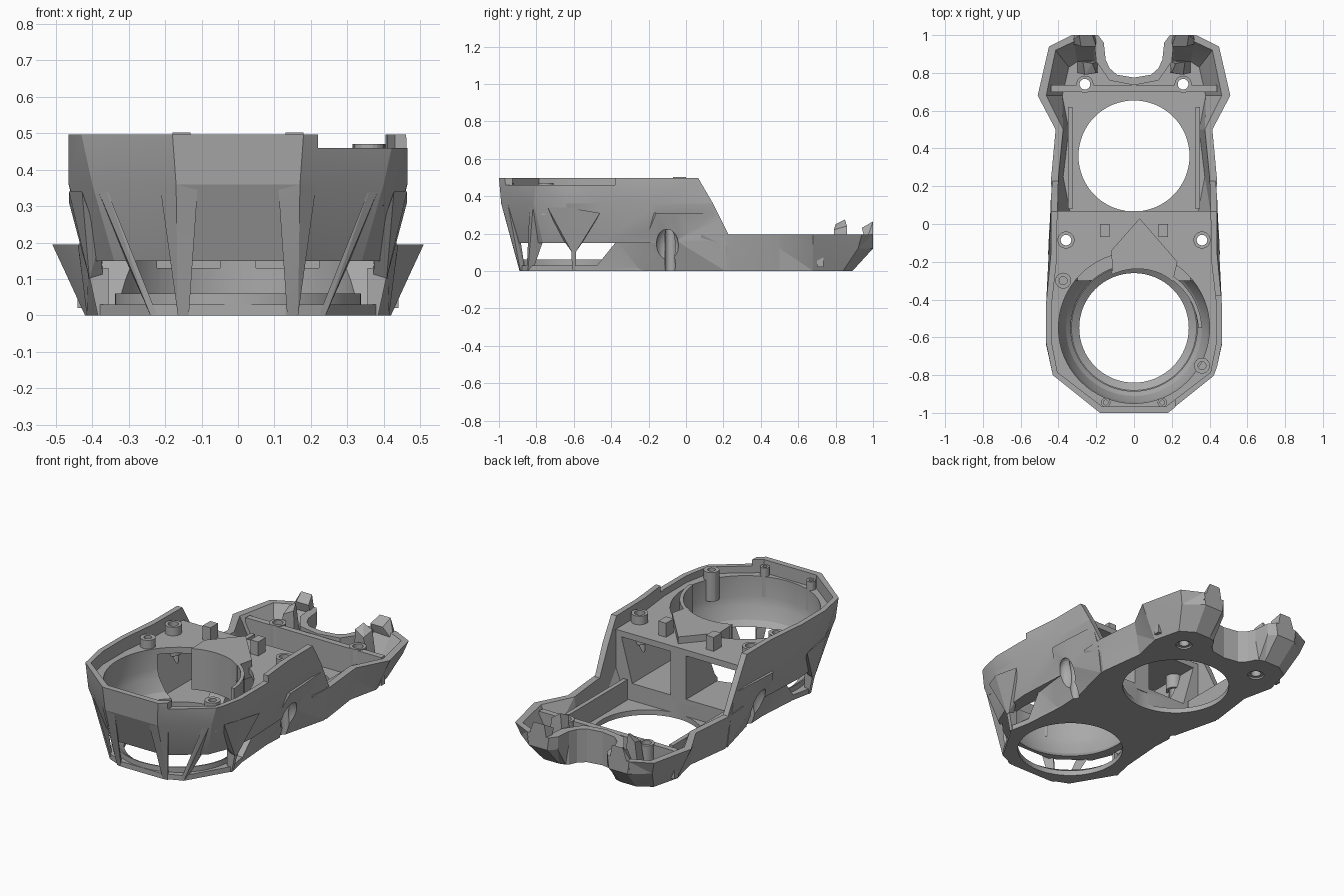
import bpy, bmesh, math

cube = bpy.data.objects.get("Cube")
if cube:
    bpy.data.objects.remove(cube, do_unlink=True)

grey = bpy.data.materials.new("plain_grey")
grey.use_nodes = True
grey.diffuse_color = (0.4, 0.4, 0.4, 1)
grey.node_tree.nodes["Principled BSDF"].inputs["Base Color"].default_value = (0.4, 0.4, 0.4, 1)


def finish(name, bm):
    bmesh.ops.recalc_face_normals(bm, faces=bm.faces)
    mesh = bpy.data.meshes.new(name)
    bm.to_mesh(mesh)
    bm.free()
    mesh.materials.append(grey)
    obj = bpy.data.objects.new(name, mesh)
    bpy.context.collection.objects.link(obj)
    return obj


def loft(name, rings):
    """Join closed outlines, given as (height, points), into a capped solid."""
    bm = bmesh.new()
    loops = [[bm.verts.new((x, y, z)) for x, y in pts] for z, pts in rings]
    n = len(loops[0])
    bm.faces.new(loops[0][::-1])
    bm.faces.new(loops[-1])
    for a, b in zip(loops, loops[1:]):
        for i in range(n):
            j = (i + 1) % n
            bm.faces.new((a[i], a[j], b[j], b[i]))
    bm.normal_update()
    bmesh.ops.triangulate(bm, faces=bm.faces)
    return finish(name, bm)


def both(half):
    """Mirror a half outline across the centre line."""
    return half + [(-x, y) for x, y in reversed(half) if x > 0]


def sym_loft(name, rings):
    return loft(name, [(z, both(h)) for z, h in rings])


def arc(cx, cy, r0, r1, a0, a1, n):
    pts = []
    for i in range(n + 1):
        a, r = math.radians(a0 + (a1 - a0) * i / n), r0 + (r1 - r0) * i / n
        pts.append((cx + r * math.cos(a), cy + r * math.sin(a)))
    return pts


def lathe(name, cx, cy, profile, n=64):
    """Stack of circles, given as (radius, height)."""
    return loft(name, [(z, arc(cx, cy, r, r, 0, 360, n)[:-1]) for r, z in profile])


def disc(name, cx, cy, r, z0, z1, n=64):
    return lathe(name, cx, cy, [(r, z0), (r, z1)], n)


def box(name, x0, x1, y0, y1, z0, z1):
    pts = [(x0, y0), (x1, y0), (x1, y1), (x0, y1)]
    return loft(name, [(z0, pts), (z1, pts)])


def hull(name, s, pts):
    """Convex solid around points, on side s."""
    bm = bmesh.new()
    for x, y, z in pts:
        bm.verts.new((s * x, y, z))
    bmesh.ops.convex_hull(bm, input=bm.verts)
    loose = [v for v in bm.verts if not v.link_faces]
    bmesh.ops.delete(bm, geom=loose, context="VERTS")
    return finish(name, bm)


def combine(obj, other, op):
    mod = obj.modifiers.new("combine", "BOOLEAN")
    mod.operation, mod.solver, mod.object = op, "EXACT", other
    bpy.context.view_layer.objects.active = obj
    bpy.ops.object.modifier_apply(modifier=mod.name)
    bpy.data.objects.remove(other, do_unlink=True)


def add(obj, other):
    combine(obj, other, "UNION")


def cut(obj, other):
    combine(obj, other, "DIFFERENCE")


FY, BY = -0.55, 0.36   # centres of the front and back round openings

# Faceted front housing
body = sym_loft("main_body", [
    (0.15, [(.15, -.905), (.34, -.765), (.4, -.62), (.415, -.45), (.4, -.16), (.43, .25)]),
    (0.36, [(.17, -.988), (.4, -.815), (.465, -.64), (.465, -.45), (.452, -.16), (.44, .145)]),
    (0.497, [(.18, -1), (.43, -.8), (.465, -.63), (.465, -.42), (.44, -.16), (.44, .065)])])
# Lower middle bulge, leaning inward towards the floor
add(body, sym_loft("middle", [
    (0, [(.36, -.5), (.34, -.25), (.35, -.05), (.415, .21)]),
    (.16, [(.375, -.37), (.395, -.22), (.41, -.05), (.435, .21)]),
    (.31, [(.4, -.2), (.455, -.16), (.45, -.05), (.435, .165)])]))
# Rear tray with two prongs
notch = [(.15, .87), (.13, .825), (.09, .79), (0, .775)]
add(body, sym_loft("tray", [
    (0, [(.37, .08), (.415, .23), (.38, .5), (.42, .68), (.38, .84), (.3, .89), (.2, .89), (.165, .88)] + notch),
    (.12, [(.4, .08), (.43, .23), (.4, .5), (.475, .68), (.425, .92), (.32, 1), (.2, 1), (.16, .96)] + notch),
    (.195, [(.43, .08), (.44, .23), (.415, .5), (.51, .68), (.45, .94), (.33, 1), (.19, 1), (.16, .96)] + notch)]))
# Bottom plate under the front duct
plate = [(.13, -.89), (.24, -.845), (.385, -.6), (.36, -.48), (.34, -.2)]
add(body, sym_loft("plate", [(0, plate), (.03, plate)]))

# Hollows: rim recess with deck, rear tray
rim = [(.17, -.965), (.405, -.785), (.435, -.63), (.435, -.42), (.41, -.2), (.4, .4)]
cut(body, sym_loft("rim_recess", [(.42, rim), (.6, rim)]))
back_notch = [(.2, .86), (.13, .76), (0, .735)]
hollow = [(.405, .07), (.4, .25), (.375, .5), (.465, .68), (.415, .92), (.32, .965), (.21, .965)] + back_notch
cut(body, sym_loft("tray_hollow", [
    (.03, [(.34, .07), (.375, .25), (.345, .5), (.38, .68), (.345, .83), (.3, .86), (.21, .865)] + back_notch),
    (.195, hollow), (.6, hollow)]))

# Round openings and the flared duct chamber
cut(body, lathe("chamber", 0, FY, [(.335, .03), (.335, .15), (.36, .18), (.39, .25), (.4, .3), (.4, .6)]))
cut(body, disc("front_opening", 0, FY, .29, -.1, .1))
cut(body, disc("back_opening", 0, BY, .294, -.1, .1))
# Lowered rim on the left
cut(body, box("rim_notch", .22, .6, -1.1, -.38, .46, .6))

for s in (-1, 1):
    side = "left" if s > 0 else "right"
    # Air passages to the rear
    cut(body, hull("passage", s, [(x, y, z) for y in (-.3, .2)
                                  for x, z in ((.05, .13), (.3, .13), (.37, .385), (.05, .385))]))
    # Oval pockets on the flanks
    bm = bmesh.new()
    bmesh.ops.create_uvsphere(bm, u_segments=24, v_segments=16, radius=1)
    for v in bm.verts:
        v.co = (s * .405 + v.co.x * .05, -.1 + v.co.y * .06, .13 + v.co.z * .105)
    cut(body, finish("pocket", bm))
    # Screw posts with through holes
    for label, x, y, r, z0, top in (("front", .36, -.085, .045, .3, .47),
                                    ("rear", .26, .74, .045, .01, .19)):
        post = disc(label + "_screw_post_" + side, s * x, y, r, z0, top, 32)
        for target in (post, body):
            cut(target, disc("screw_hole", s * x, y, .028, -.1, .6, 32))
    cut(body, disc("counterbore", s * .26, .74, .045, -.1, .015, 32))

    # Ribs that taper from the housing down to the bottom plate
    hull("front_rib_" + side, s, [
        (.11, -.986, .36), (.17, -.988, .36), (.215, -.953, .36), (.135, -.89, 0),
        (.165, -.885, 0), (.15, -.86, 0), (.16, -.89, .2)])
    hull("corner_rib_" + side, s, [
        (.4, -.815, .38), (.37, -.835, .37), (.24, -.845, 0), (.222, -.852, 0),
        (.24, -.82, 0), (.33, -.75, .2)])
    hull("side_web_" + side, s, [
        (.428, -.74, .34), (.464, -.64, .34), (.464, -.46, .31), (.408, -.61, .1),
        (.408, -.59, .1), (.37, -.6, .1), (.38, -.68, .2), (.4, -.52, .2)])
    hull("side_rib_" + side, s, [
        (.413, -.612, .13), (.413, -.588, .13), (.385, -.61, 0), (.385, -.59, 0),
        (.355, -.61, .13), (.355, -.59, .13), (.355, -.61, 0), (.355, -.59, 0)])

    # Rails beside the rear opening and tabs on the deck
    xs = sorted((s * .325, s * .35))
    box("tray_rail_" + side, *xs, .08, .62, .02, .15)
    xs = sorted((s * .13, s * .18))
    box("deck_tab_" + side, *xs, -.07, 0, .41, .502)
    # Upright clip and prong tip
    hull("inner_clip_" + side, s, [
        (.19, .8, .03), (.3, .8, .03), (.19, .86, .03), (.3, .86, .03),
        (.2, .8, .25), (.26, .79, .22), (.22, .85, .275), (.27, .86, .24)])
    hull("prong_tip_" + side, s, [
        (.2, .965, .15), (.2, 1, .15), (.34, .96, .15), (.33, 1, .15),
        (.2, .94, .23), (.22, 1, .265), (.28, .94, .23), (.29, 1, .265)])

# Crossbar of the tray
crossbar = box("crossbar", -.44, .44, .7, .735, .02, .185)
for x in (-.26, .26):
    cut(crossbar, disc("bar_hole", x, .74, .028, -.1, .6, 32))

# Flared lip around the front opening
lip = disc("intake_lip", 0, FY, .338, .01, .06)
cut(lip, lathe("lip_cone", 0, FY, [(.29, -.01), (.29, .03), (.345, .07)]))

# Scroll wall and angled blower outlet
scroll = arc(0, FY, .36, .325, 0, 112, 32) + arc(0, FY, .305, .34, 112, 0, 32)
loft("scroll_wall", [(.22, scroll), (.46, scroll)])
wedge = [(.03, .03), (-.12, -.14), (-.115, -.245)] + arc(0, FY, .32, .32, 105, 50, 12) + [(.23, -.2)]
loft("blower_outlet", [(.36, wedge), (.46, wedge)])

# Small bosses on the bowl rim
for i, (x, y, r) in enumerate(((-.375, -.3, .042), (.36, -.75, .042), (-.15, -.945, .025), (.15, -.945, .025))):
    boss = disc("rim_boss_%d" % (i + 1), x, y, r, .3, .47, 24)
    cut(boss, disc("boss_hole", x, y, r * .5, .4, .6, 24))

# Smooth round walls, crisp facets
bpy.ops.object.select_all(action="DESELECT")
for obj in bpy.context.scene.objects:
    if obj.type == "MESH":
        obj.select_set(True)
        bpy.context.view_layer.objects.active = obj
bpy.ops.object.shade_smooth_by_angle(angle=math.radians(15))
